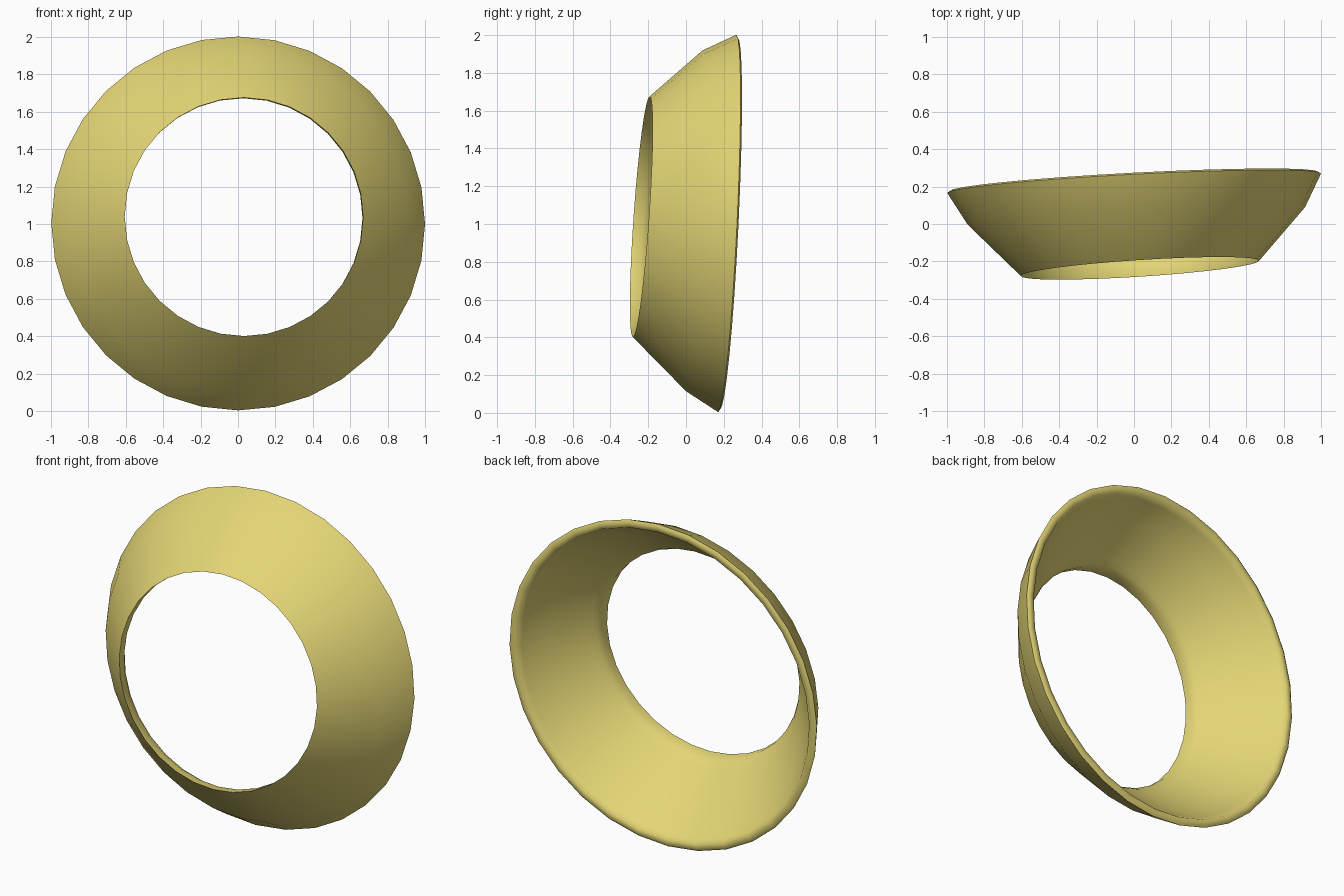
import bpy, bmesh, math
from mathutils import Vector

if "Cube" in bpy.data.objects:
    bpy.data.objects.remove(bpy.data.objects["Cube"])

SEG = 32
# Ring profile: (distance forward from the back rim, radius, extra tilt)
profile = [(0.012, 1.0, 0), (0.187, 0.903, 0), (0.468, 0.638, 1),    # outer flare
           (0.415, 0.638, 1), (0.385, 0.655, 0.8), (0.355, 0.682, 0.6),  # hole lip
           (0.157, 0.861, 0),                                         # inner flare
           (0.035, 0.936, 0), (0.004, 0.955, 0), (0.003, 0.986, 0)]   # back rim

# Slightly tilted axis pointing to the front
axis = Vector((0.052, -1, 0.048)).normalized()
right = (Vector((1, 0, 0)) - axis * axis.x).normalized()
up = right.cross(axis)
if up.z < 0:
    up = -up
centre = Vector((0, 0.23, 1.002))
drift = Vector((0.016, 0, 0.030))  # the narrow end sits a touch up and right

# Flared collar: sweep the closed profile around the axis
bm = bmesh.new()
rings = []
for i in range(SEG):
    a = 2 * math.pi * i / SEG
    d = right * math.cos(a) + up * math.sin(a)
    ring_pts = []
    for t, r, k in profile:
        p = centre + (axis + drift) * t + d * r
        # the opening leans a little more than the back rim
        p.y += k * r * (0.012 * math.cos(a) + 0.022 * math.sin(a))
        ring_pts.append(bm.verts.new(p))
    rings.append(ring_pts)
n = len(profile)
for i in range(SEG):
    p, q = rings[i], rings[(i + 1) % SEG]
    for j in range(n):
        k = (j + 1) % n
        bm.faces.new((p[j], q[j], q[k], p[k]))
bmesh.ops.recalc_face_normals(bm, faces=bm.faces)

mesh = bpy.data.meshes.new("flared_ring")
bm.to_mesh(mesh)
bm.free()
ring = bpy.data.objects.new("flared_ring", mesh)
bpy.context.collection.objects.link(ring)

# Pale yellow finish
mat = bpy.data.materials.new("pale_yellow")
mat.diffuse_color = (0.78, 0.67, 0.18, 1)
mat.use_nodes = True
mat.node_tree.nodes["Principled BSDF"].inputs["Base Color"].default_value = mat.diffuse_color
mesh.materials.append(mat)

# Smooth walls, crisp rim edges
bpy.context.view_layer.objects.active = ring
ring.select_set(True)
bpy.ops.object.shade_smooth_by_angle(angle=math.radians(62))
